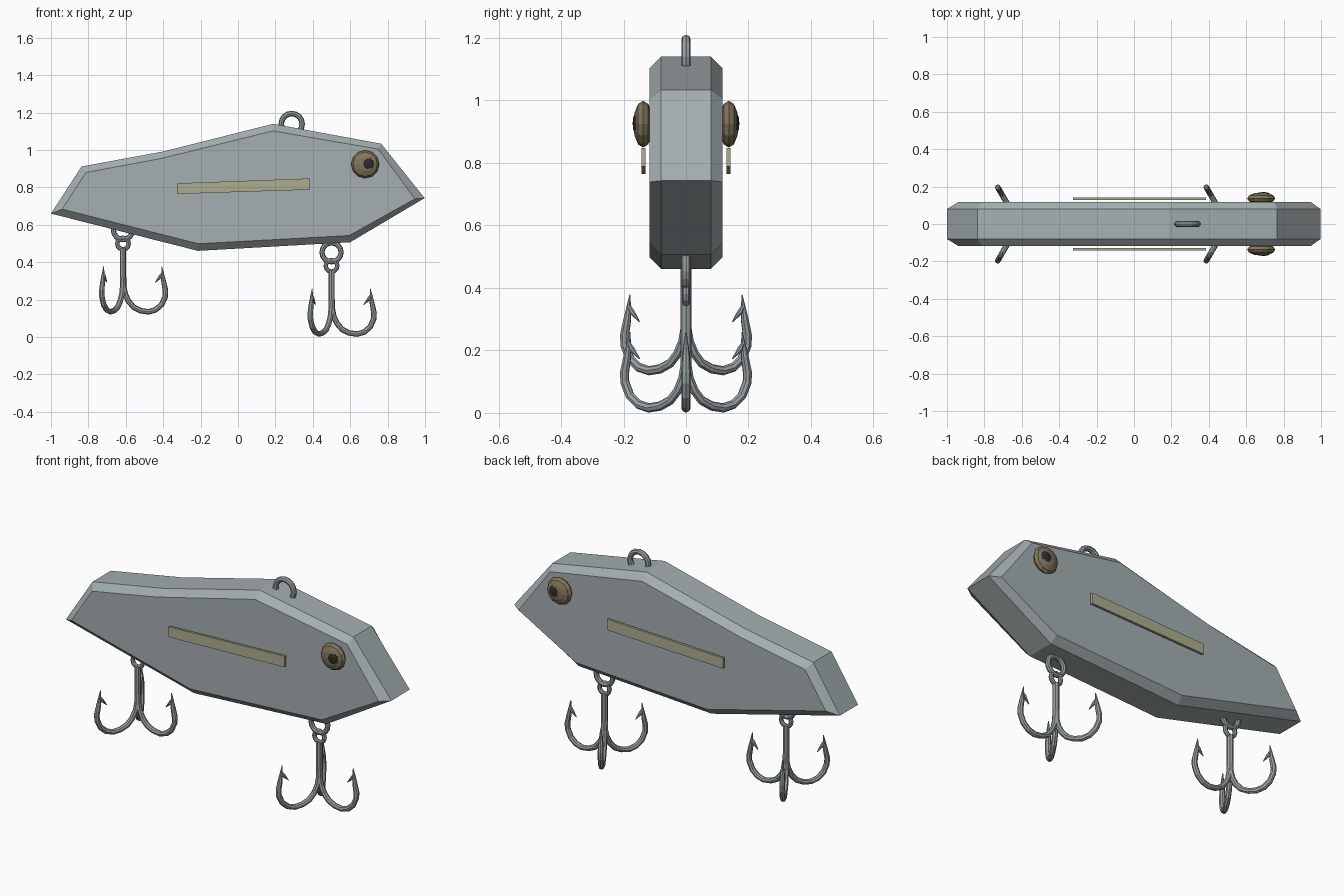
import bpy, bmesh
from math import pi, sin, cos, radians
from mathutils import Vector, Matrix

if "Cube" in bpy.data.objects:
    bpy.data.objects.remove(bpy.data.objects["Cube"])


def material(name, rgb):
    m = bpy.data.materials.new(name)
    m.diffuse_color = (*rgb, 1)
    m.use_nodes = True
    m.node_tree.nodes["Principled BSDF"].inputs["Base Color"].default_value = m.diffuse_color
    return m


paint = material("body_grey", (0.375, 0.425, 0.435))
steel = material("hook_steel", (0.31, 0.35, 0.36))
gold = material("eye_gold", (0.22, 0.18, 0.10))
black = material("pupil_black", (0.025, 0.025, 0.025))
stripe = material("stripe_olive", (0.41, 0.43, 0.28))


def finish(name, bm, mat):
    bmesh.ops.recalc_face_normals(bm, faces=bm.faces)
    me = bpy.data.meshes.new(name)
    bm.to_mesh(me)
    bm.free()
    ob = bpy.data.objects.new(name, me)
    bpy.context.collection.objects.link(ob)
    me.materials.append(mat)
    return ob


def loft(bm, sections):
    """Join (outline, y) sections of (x, z) points and cap both ends."""
    loops = [[bm.verts.new((x, y, z)) for x, z in pts] for pts, y in sections]
    n = len(loops[0])
    for a, b in zip(loops, loops[1:]):
        for i in range(n):
            j = (i + 1) % n
            bm.faces.new((a[i], a[j], b[j], b[i]))
    bm.faces.new(loops[0])
    bm.faces.new(loops[-1])


def tube(bm, pts, radii, matrix, closed=False, sides=8):
    """Sweep a round section along a path lying in the xz plane."""
    P = [Vector((x, 0, z)) for x, z in pts]
    n, loops = len(P), []
    for i, p in enumerate(P):
        a = P[(i - 1) % n] if closed or i else p
        b = P[(i + 1) % n] if closed or i < n - 1 else p
        t = (b - a).normalized()
        side = Vector((-t.z, 0, t.x))
        loops.append([bm.verts.new(matrix @ (p + radii[i] * (
            side * cos(2 * pi * k / sides) + Vector((0, sin(2 * pi * k / sides), 0)))))
            for k in range(sides)])
    for i in range(n if closed else n - 1):
        a, b = loops[i], loops[(i + 1) % n]
        for k in range(sides):
            j = (k + 1) % sides
            bm.faces.new((a[k], a[j], b[j], b[k]))
    if not closed:
        bm.faces.new(loops[0])
        bm.faces.new(loops[-1])


def ring(name, x, z, radius, thick, segs=16):
    bm = bmesh.new()
    pts = [(x + radius * cos(2 * pi * i / segs), z + radius * sin(2 * pi * i / segs))
           for i in range(segs)]
    tube(bm, pts, [thick] * segs, Matrix(), True)
    return finish(name, bm, steel)


# Chamfered lure body
outer = [(-1, .660), (-.837, .912), (-.40, .992), (.187, 1.140),
         (.765, 1.034), (.998, .743), (.60, .507), (-.214, .461)]
inner = [(-.94, .684), (-.813, .880), (-.415, .954), (.187, 1.102),
         (.75, 1.005), (.946, .739), (.595, .543), (-.212, .499)]
bm = bmesh.new()
loft(bm, [(inner, -.117), (outer, -.08), (outer, .08), (inner, .117)])
finish("lure_body", bm, paint)


# Eyes, pupils and side stripes on both flanks
def flat_ball(name, loc, scale, segs, rings, mat):
    bm = bmesh.new()
    m = Matrix.Translation(loc) @ Matrix.Diagonal((*scale, 1)) @ Matrix.Rotation(pi / 2, 4, 'X')
    bmesh.ops.create_uvsphere(bm, u_segments=segs, v_segments=rings, radius=1, matrix=m)
    finish(name, bm, mat)


for s, label in ((-1, "front"), (1, "back")):
    flat_ball(label + "_eye", (.68, s * .137, .924), (.075, .032, .075), 12, 6, gold)
    flat_ball(label + "_pupil", (.692, s * .155, .926), (.039, .016, .039), 12, 6, black)
    bm = bmesh.new()
    bar = [(-.327, .765), (-.327, .822), (.385, .848), (.385, .788)]
    loft(bm, [(bar, s * .129), (bar, s * .142)])
    finish(label + "_stripe", bm, stripe)

# Line tie on the back
ring("line_tie", .287, 1.139, .056, .015)

# Treble hooks: shank with bend and point, plus a barb, three times around
prong = [(.003, .2), (.004, .15), (.012, .11), (.03, .072), (.058, .04), (.095, .022),
         (.137, .016), (.175, .027), (.207, .055), (.226, .098), (.227, .13),
         (.217, .18), (.207, .259)]
prong_r = [.015] * 11 + [.013, .002]
barb = [(.211, .225), (.201, .205), (.172, .173)]
barb_r = [.005, .010, .002]


def treble(name, x, dz):
    bm = bmesh.new()
    base = Matrix.Translation((x, 0, dz))
    tube(bm, [(0, .12), (0, .355)], [.017, .017], base)
    for k in range(3):
        m = base @ Matrix.Rotation(radians(120 * k), 4, 'Z')
        tube(bm, prong, prong_r, m)
        tube(bm, barb, barb_r, m)
    finish(name + "_treble_hook", bm, steel)
    ring(name + "_hook_eye", x, .381 + dz, .031, .012, 12)
    ring(name + "_split_ring", x, .453 + dz, .051, .014)


treble("belly", .5, 0)
treble("tail", -.615, .119)
